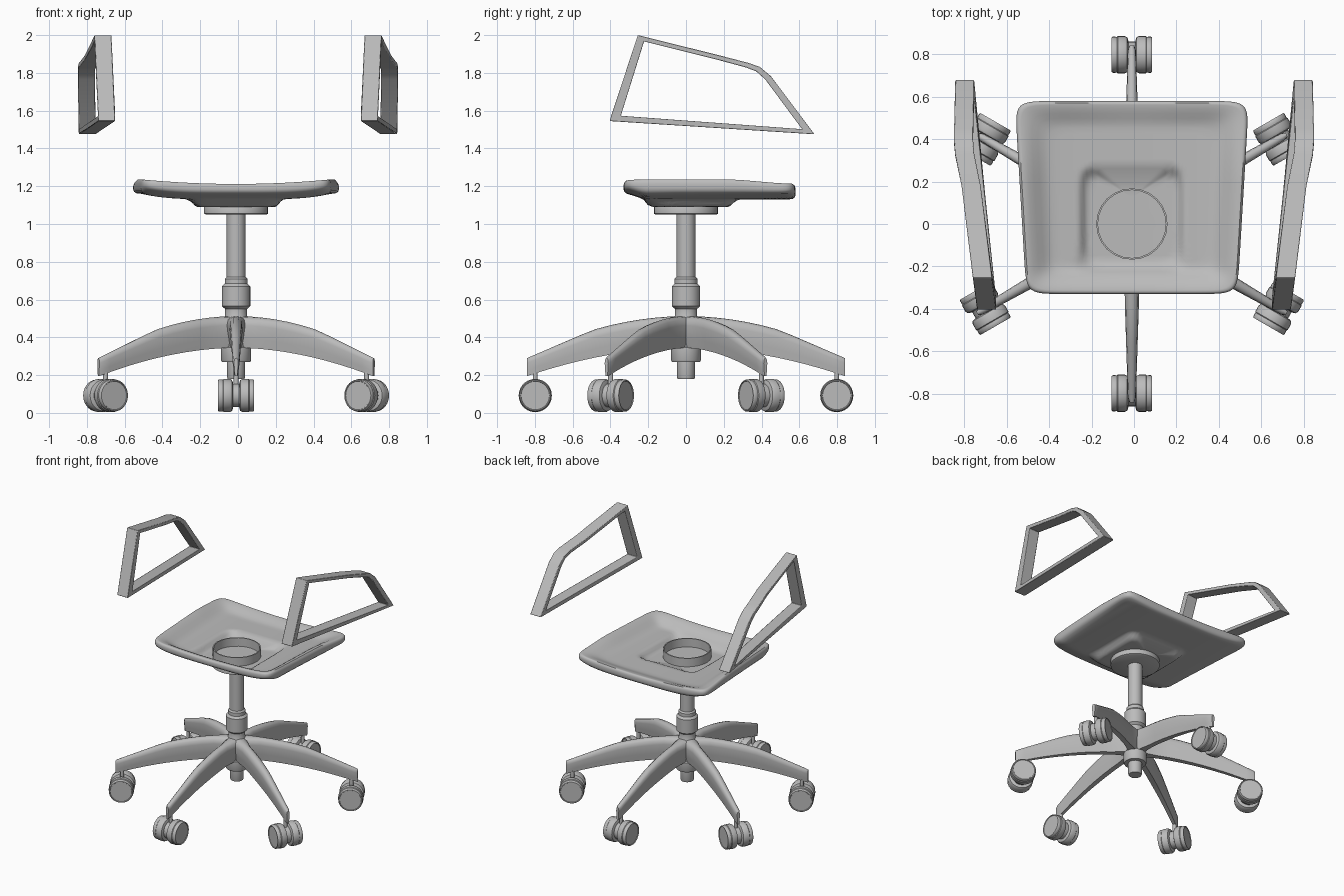
import bpy, bmesh, math
from mathutils import Matrix

if "Cube" in bpy.data.objects:
    bpy.data.objects.remove(bpy.data.objects["Cube"])

CX = -0.01  # base and seat axis

grey = bpy.data.materials.new("plain_grey")
grey.diffuse_color = (0.5, 0.5, 0.5, 1)
grey.use_nodes = True
grey.node_tree.nodes["Principled BSDF"].inputs["Base Color"].default_value = grey.diffuse_color


def finish(name, bm, angle=35, matrix=None):
    """Turn a bmesh into a shaded, coloured object."""
    bmesh.ops.recalc_face_normals(bm, faces=bm.faces)
    if matrix:
        bm.transform(matrix)
    me = bpy.data.meshes.new(name)
    bm.to_mesh(me)
    bm.free()
    me.materials.append(grey)
    ob = bpy.data.objects.new(name, me)
    bpy.context.collection.objects.link(ob)
    bpy.ops.object.select_all(action='DESELECT')
    ob.select_set(True)
    bpy.context.view_layer.objects.active = ob
    bpy.ops.object.shade_smooth_by_angle(angle=math.radians(angle))
    return ob


def loft(bm, rings, caps=True):
    """Bridge closed rings of points, optionally capping both ends."""
    vs = [[bm.verts.new(p) for p in r] for r in rings]
    n = len(vs[0])
    for a, b in zip(vs, vs[1:]):
        for i in range(n):
            bm.faces.new((a[i], a[(i + 1) % n], b[(i + 1) % n], b[i]))
    if caps:
        bm.faces.new(vs[0])
        bm.faces.new(vs[-1])


def lathe(name, profile, n=28, matrix=None, caps=True):
    """Revolve (radius, height) pairs around z."""
    bm = bmesh.new()
    loft(bm, [[(r * math.cos(k * math.tau / n), r * math.sin(k * math.tau / n), z)
               for k in range(n)] for r, z in profile], caps)
    return finish(name, bm, matrix=matrix)


def step(t):
    t = min(1, max(0, t))
    return t * t * (3 - 2 * t)


axis = Matrix.Translation((CX, 0, 0))

# Central column with hub, collar and gas lift
lathe("column", [(.044, .18), (.048, .19), (.048, .27), (.075, .27), (.08, .28),
                 (.08, .345), (.07, .35), (.07, .49), (.058, .515), (.058, .55),
                 (.075, .565), (.075, .67), (.06, .685), (.06, .71), (.05, .72),
                 (.05, 1.06)], matrix=axis)
lathe("seat_plate", [(.16, 1.05), (.17, 1.055), (.17, 1.09), (.165, 1.098)], matrix=axis)
lathe("seat_ring", [(.168, 1.09), (.168, 1.185), (.160, 1.185), (.160, 1.09)],
      n=24, matrix=axis, caps=False)


# Seat pan: dished shell with a square recess
def underside(x, y):
    m = (abs(x) ** 8 + abs(y - .02) ** 8) ** .125
    recess = 1 - step((m - .205) / .05)
    return 1.13 + .03 * min(1, abs(x) / .5) ** 4 + .03 * step((-y - .2) / .13) - .04 * recess


def rim(x, y):
    return 1.212 + .024 * min(1, abs(x) / .5) ** 2 - .022 * step((y - .2) / .37)


def topside(x, y, s):
    w = step((s - .72) / .26)
    return (underside(x, y) + .03) * (1 - w) + rim(x, y) * w


def outline(s, n=160):
    pts = []
    for k in range(n):
        # evenly walk a square, then round it into the outline
        t, side = (k % (n // 4)) / (n // 4) * 2 - 1, k // (n // 4)
        u, v = [(t, -1), (1, t), (-t, 1), (-1, -t)][side]
        f = (abs(u) ** 14 + abs(v) ** 14) ** (-1 / 14)
        u, v = u * f * s, v * f * s
        pts.append((u * (.525 + .027 * v), .125 + .455 * v))
    return pts


inner = [.01, .15, .3, .36, .4, .43, .46, .49, .52, .56, .6, .66, .72, .77, .82, .87, .92, .96]
rings = [[(x, y, topside(x, y, s)) for x, y in outline(s)] for s in inner]
for s, h in [(.98, 1), (.993, .9), (1, .72), (1, .4), (.992, .2), (.97, .05)]:
    rings.append([(x, y, underside(x, y) * (1 - h) + rim(x, y) * h) for x, y in outline(s)])
rings += [[(x, y, underside(x, y)) for x, y in outline(s)] for s in reversed(inner[:-1])]
bm = bmesh.new()
loft(bm, rings)
finish("seat", bm, 50, axis)


# Six arched legs, each with a twin-wheel caster
def leg_section(r):
    top = .512 - .075 * (r / .5) ** 2 if r < .5 else .437 - .43 * (r - .5)
    bot = .345 - .15 * (r / .84) ** 1.9
    w = .034 - .016 * max(0, (r - .35) / .5) + .03 * max(0, 1 - r / .16)
    if r > .82:
        w *= .6
    h = top - bot
    half = [(.55 * w, bot), (.75 * w, bot + .3 * h), (w, top - .28 * h),
            (.85 * w, top - .1 * h), (.45 * w, top - .02 * h)]
    return [(r, a, z) for a, z in half] + [(r, 0, top)] + [(r, -a, z) for a, z in reversed(half)]


radii = [0, .05, .1, .16, .24, .32, .4, .48, .56, .64, .72, .78, .82, .842]
wheel = [(.045, .014), (.072, .018), (.082, .022), (.088, .034), (.088, .066), (.084, .07),
         (.085, .078), (.085, .09), (.081, .096), (.077, .096), (.075, .092)]
for i in range(6):
    turn = axis @ Matrix.Rotation(math.radians(30 + 60 * i), 4, 'Z')
    bm = bmesh.new()
    loft(bm, [leg_section(r) for r in radii])
    finish(f"leg_{i + 1}", bm, 45, turn)
    place = turn @ Matrix.Translation((.798, 0, .092))
    for name, sign in (("left", 1), ("right", -1)):
        lathe(f"caster_wheel_{name}_{i + 1}", wheel,
              matrix=place @ Matrix.Rotation(sign * math.pi / 2, 4, 'X'))
    lathe(f"caster_axle_{i + 1}", [(.062, -.018), (.062, .018)], n=20,
          matrix=place @ Matrix.Rotation(math.pi / 2, 4, 'X'))
    lathe(f"caster_stem_{i + 1}", [(.013, 0), (.013, .125)], n=12, matrix=place)

# Armrest loops: (y, z, sideways centre) outside, (y, z) inside
outer = [(-.405, 1.545, .695), (-.255, 2.0, .715), (.18, 1.892, .768), (.33, 1.853, .798),
         (.39, 1.832, .803), (.45, 1.782, .803), (.68, 1.475, .798)]
hole = [(-.345, 1.573), (-.222, 1.967), (.18, 1.866), (.32, 1.828),
        (.372, 1.808), (.42, 1.765), (.615, 1.502)]
for name, side in (("left", -1), ("right", 1)):
    bm = bmesh.new()
    loops = []
    for a, b in zip(outer, hole):
        y, z, c = a
        loops.append([(side * (c - .045), y, z), (side * (c + .045), y, z),
                      (side * (c + .045), *b), (side * (c - .045), *b)])
    loft(bm, loops + loops[:1], caps=False)
    bmesh.ops.remove_doubles(bm, verts=bm.verts, dist=1e-4)
    arm = finish(f"armrest_{name}", bm, 30)
    bev = arm.modifiers.new("soft_edges", 'BEVEL')
    bev.width, bev.segments, bev.limit_method = .004, 2, 'ANGLE'
